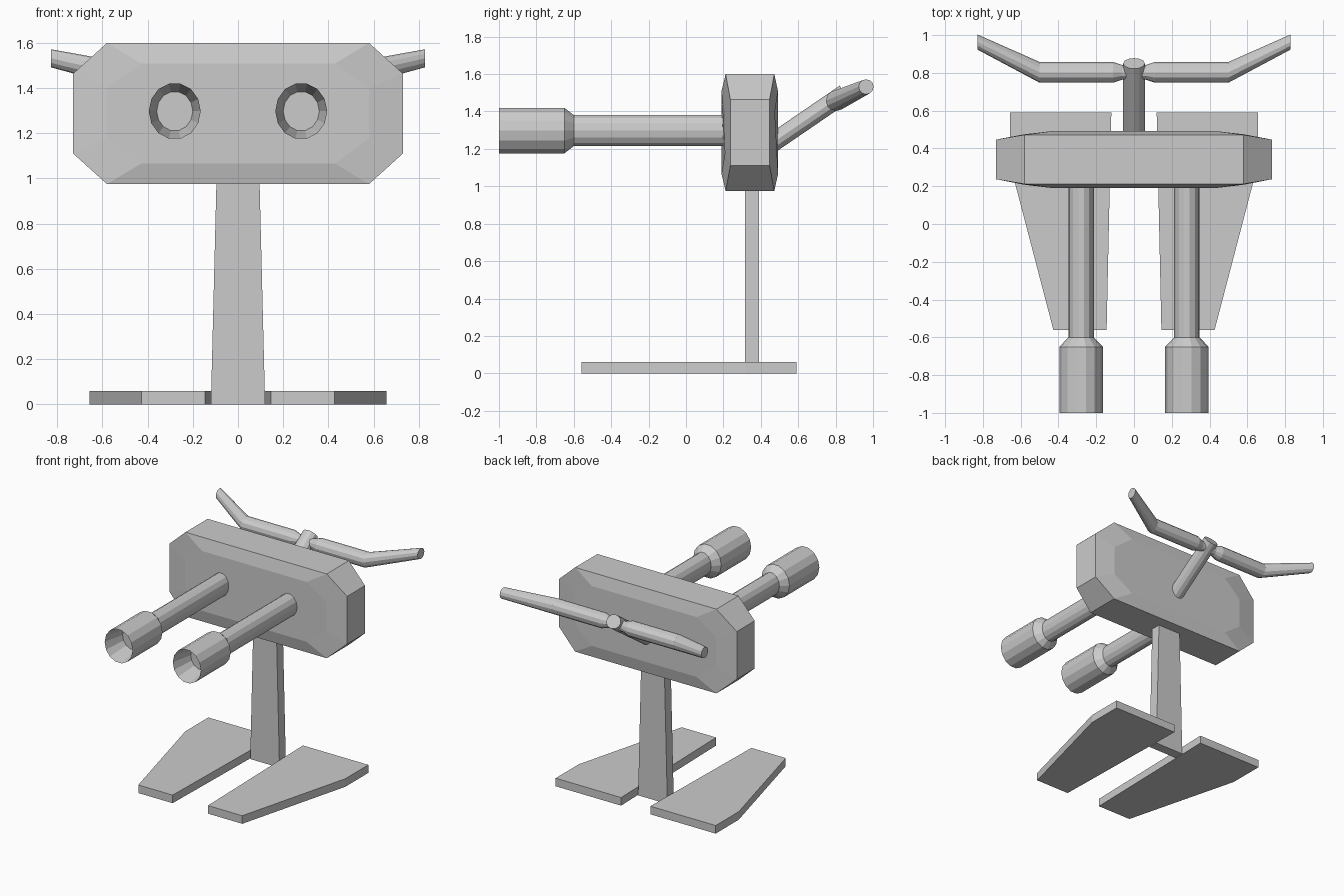
import bpy, bmesh
from math import sin, cos, pi
from mathutils import Vector

if "Cube" in bpy.data.objects:
    bpy.data.objects.remove(bpy.data.objects["Cube"])


def loft(name, rings):
    """Skin a list of equal-length vertex rings, with capped ends."""
    bm = bmesh.new()
    rows = [[bm.verts.new(p) for p in ring] for ring in rings]
    n = len(rows[0])
    for a, b in zip(rows, rows[1:]):
        for i in range(n):
            j = (i + 1) % n
            bm.faces.new((a[i], a[j], b[j], b[i]))
    bm.faces.new(rows[0][::-1])
    bm.faces.new(rows[-1])
    bmesh.ops.recalc_face_normals(bm, faces=bm.faces)
    mesh = bpy.data.meshes.new(name)
    bm.to_mesh(mesh)
    bm.free()
    obj = bpy.data.objects.new(name, mesh)
    bpy.context.collection.objects.link(obj)
    return obj


def ellipse(centre, u, v, n=14):
    """Ring around centre spanned by the half-axis vectors u and v."""
    c, u, v = Vector(centre), Vector(u), Vector(v)
    return [c + u * cos(2 * pi * i / n) + v * sin(2 * pi * i / n) for i in range(n)]


def octagon(x1, x2, z1, z2, y1, y2):
    """Octagon in front view; (x1, z2) on the long edges, (x2, z1) on the ends."""
    mid = 1.2875
    pts = [(x1, z2, y1), (x2, z1, y2), (x2, -z1, y2), (x1, -z2, y1)]
    pts += [(-x, z, y) for x, z, y in reversed(pts)]
    return [(x, y, mid + z) for x, z, y in pts]


# Head box, bulging on front and back
loft("head_box", [
    octagon(0.43, 0.58, 0.11, 0.222, 0.19, 0.208),
    octagon(0.58, 0.73, 0.177, 0.3125, 0.212, 0.237),
    octagon(0.58, 0.73, 0.177, 0.3125, 0.472, 0.447),
    octagon(0.43, 0.58, 0.11, 0.222, 0.492, 0.475),
])

# Support post
loft("post", [[(-w, 0.315, z), (w, 0.315, z), (w, 0.39, z), (-w, 0.39, z)]
              for w, z in ((0.12, 0.0), (0.095, 1.0))])

# Stem of the rear handle, leaning back and up
axis = Vector((0, 0.825, 0.565)).normalized()
across = Vector((0, -axis.z, axis.y)) * 0.05
loft("handle_stem", [ellipse((0, y, z), (0.057, 0, 0), across, 12)
                     for y, z in ((0.43, 1.21), (0.85, 1.497))])

for side, s in (("left", -1), ("right", 1)):
    # Foot plate
    outline = [(0.12, 0.59), (0.657, 0.59), (0.657, 0.32), (0.427, -0.56), (0.145, -0.56)]
    loft(side + "_foot", [[(s * x, y, z) for x, y in outline] for z in (0, 0.06)])

    # Barrel with a wide hollow muzzle: y, half width, half height
    profile = [(0.3, 0.067, 0.085), (-0.6, 0.067, 0.085), (-0.65, 0.115, 0.125),
               (-1.0, 0.115, 0.125), (-0.84, 0.08, 0.088)]
    loft(side + "_barrel", [ellipse((s * 0.28, y, 1.298), (rx, 0, 0), (0, 0, rz))
                            for y, rx, rz in profile])

    # Handle grip: centre x, y, z and radius
    path = [(0.0, 0.803, 1.458, 0.038), (0.06, 0.803, 1.458, 0.038),
            (0.11, 0.803, 1.458, 0.055), (0.5, 0.803, 1.458, 0.055),
            (0.828, 0.963, 1.532, 0.04)]
    loft(side + "_grip", [ellipse((s * x, y, z), (0, r, 0), (0, 0, r), 12)
                          for x, y, z, r in path])
